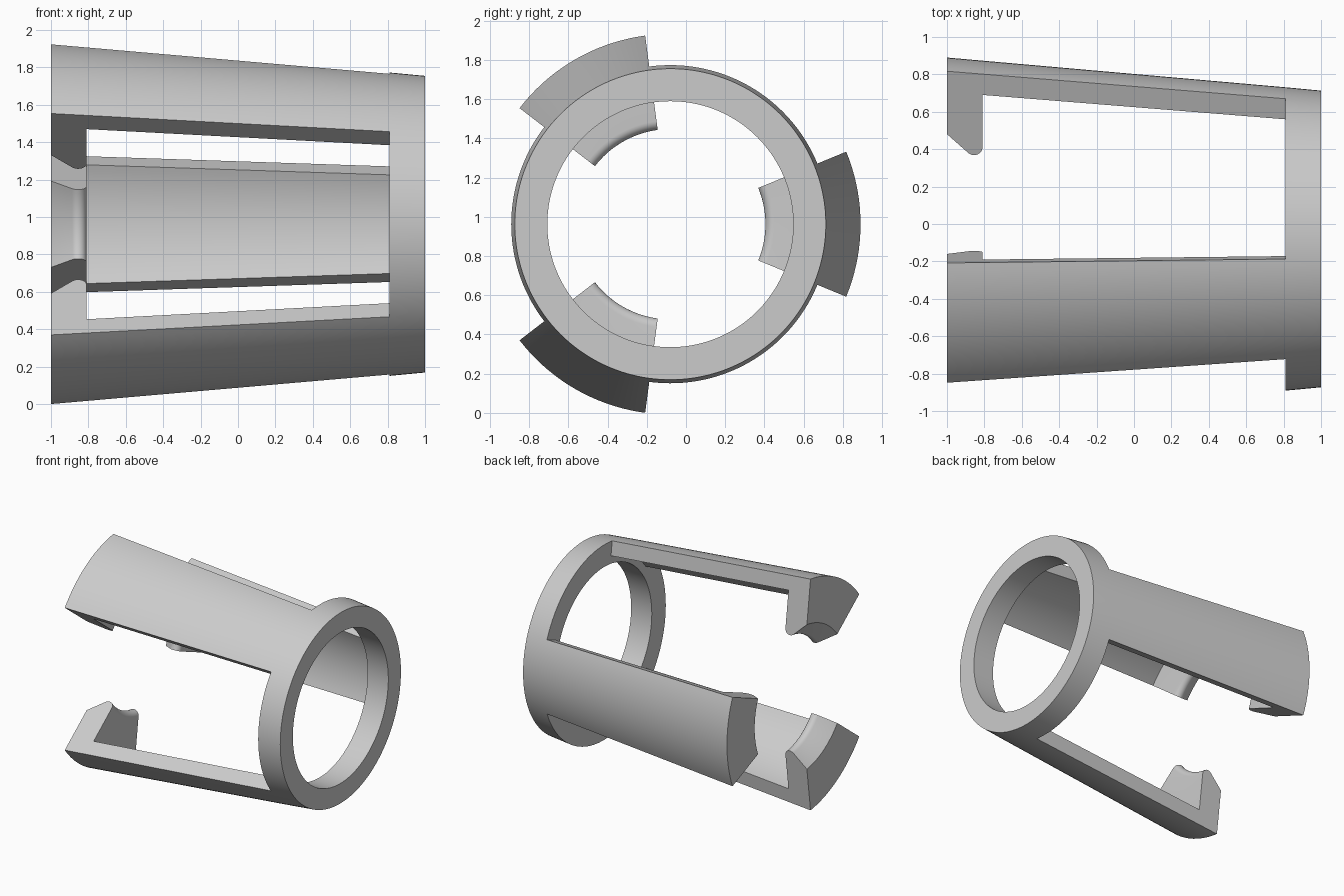
import bpy, bmesh, math

cube = bpy.data.objects.get("Cube")
if cube:
    bpy.data.objects.remove(cube, do_unlink=True)

# Main axis runs along x through this point
AXIS_Y, AXIS_Z = -0.08, 0.962
HALF_ARM = math.radians(22.4)
ARM_STEPS, GAP_STEPS = 18, 30

# Profiles as (x, radius): collar section, then the arm with its rounded hook
collar = [(1.0, 0.793), (1.0, 0.627), (0.81, 0.627)]
arm_root_in, arm_root_out = (0.81, 0.692), (0.81, 0.811)
hook_tip = [(-0.855 + 0.045 * math.cos(t), 0.53 - 0.045 * math.sin(t))
            for t in (math.radians(i * 135 / 9) for i in range(10))]
arm = [arm_root_in, (-0.81, 0.833)] + hook_tip + [(-1.0, 0.606), (-1.0, 0.97), arm_root_out]

full_section = collar + arm
ring_section = collar + [arm_root_in, arm_root_out]

bm = bmesh.new()


def section(points, angle):
    return [bm.verts.new((x, AXIS_Y + r * math.cos(angle), AXIS_Z + r * math.sin(angle)))
            for x, r in points]


def sweep(points, start, end, steps):
    """Revolve a closed section between two angles."""
    loops = [section(points, start + (end - start) * i / steps) for i in range(steps + 1)]
    n = len(points)
    for a, b in zip(loops, loops[1:]):
        for i in range(n):
            j = (i + 1) % n
            bm.faces.new((a[i], a[j], b[j], b[i]))


# Three arm sectors, each followed by a plain collar sector
third = math.tau / 3
for k in range(3):
    mid = k * third
    sweep(full_section, mid - HALF_ARM, mid + HALF_ARM, ARM_STEPS)
    sweep(ring_section, mid + HALF_ARM, mid + third - HALF_ARM, GAP_STEPS)
    # Flat sides of the arm
    for side in (-1, 1):
        bm.faces.new(section(arm, mid + side * HALF_ARM))

bmesh.ops.remove_doubles(bm, verts=bm.verts, dist=0.0005)
bmesh.ops.recalc_face_normals(bm, faces=bm.faces)
mesh = bpy.data.meshes.new("clip_collar")
bm.to_mesh(mesh)
bm.free()

# Plain grey material
grey = bpy.data.materials.new("light grey")
grey.use_nodes = True
colour = (0.6, 0.6, 0.6, 1.0)
grey.diffuse_color = colour
grey.node_tree.nodes["Principled BSDF"].inputs["Base Color"].default_value = colour
mesh.materials.append(grey)

clip = bpy.data.objects.new("clip_collar", mesh)
bpy.context.collection.objects.link(clip)
bpy.ops.object.select_all(action='DESELECT')
clip.select_set(True)
bpy.context.view_layer.objects.active = clip
bpy.ops.object.shade_smooth_by_angle(angle=math.radians(30))
